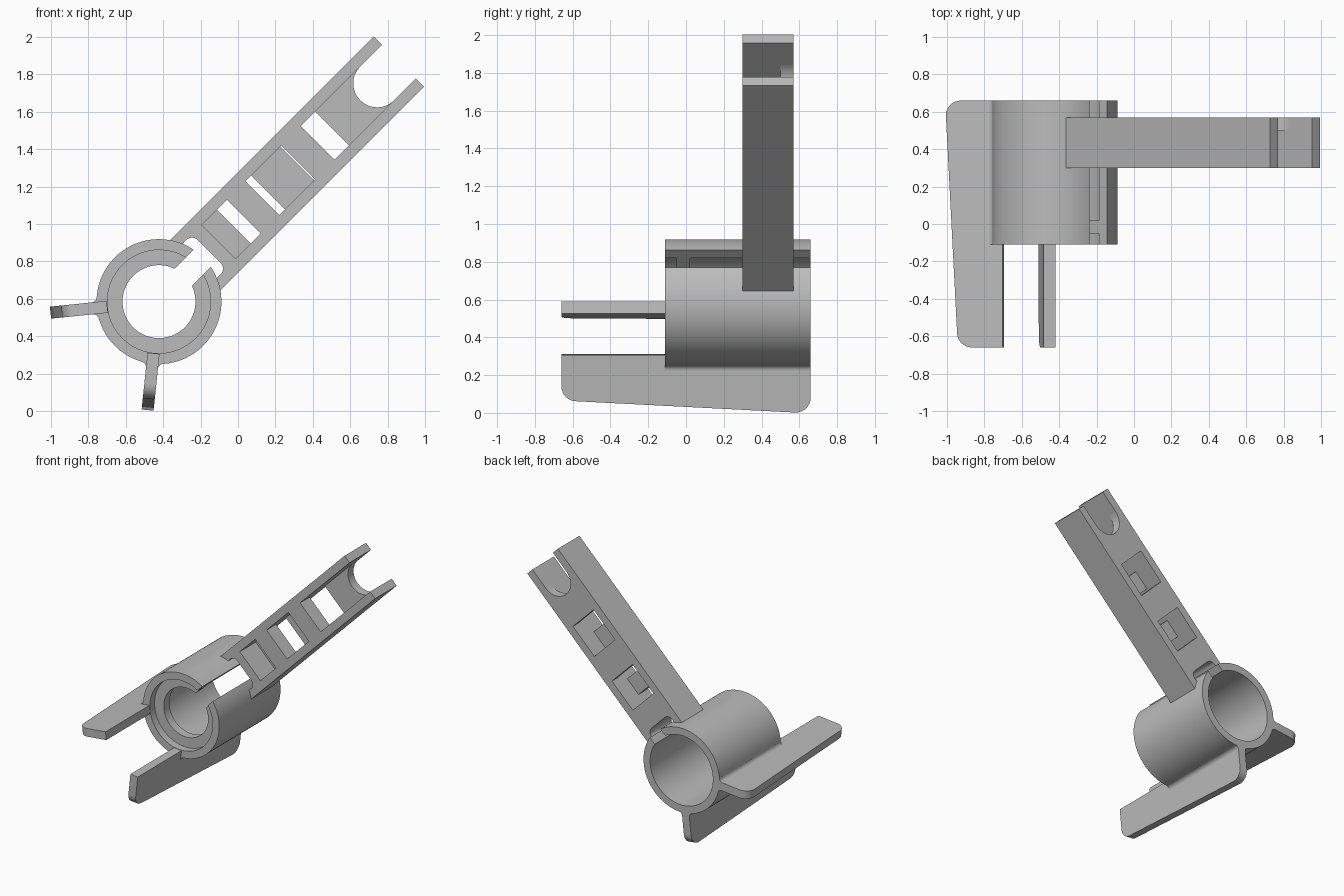
import bpy, bmesh
from math import sin, cos, pi, radians, sqrt, asin, atan2
from mathutils import Vector

if "Cube" in bpy.data.objects:
    bpy.data.objects.remove(bpy.data.objects["Cube"])

grey = bpy.data.materials.new("plain_grey")
grey.use_nodes = True
COLOUR = (0.5, 0.5, 0.5, 1)
grey.diffuse_color = COLOUR
grey.node_tree.nodes["Principled BSDF"].inputs["Base Color"].default_value = COLOUR

AXIS = Vector((-0.4225, 0, 0.585))     # centre line of the clamp
OUTER, BORE, LIP = 0.334, 0.276, 0.195  # clamp radii
FRONT, BACK = -0.11, 0.66
Y = Vector((0, 1, 0))


def radial(deg):
    """Unit direction in the XZ plane, and the one a quarter turn on."""
    a = radians(deg)
    return Vector((cos(a), 0, sin(a))), Vector((-sin(a), 0, cos(a)))


def arc(cx, cy, r, start, end, steps):
    return [(cx + r * cos(start + (end - start) * i / steps),
             cy + r * sin(start + (end - start) * i / steps)) for i in range(steps + 1)]


def prism(name, outline, u, v, w, low, high):
    """Extrude a 2D outline (along u and v) between two offsets along w."""
    bm = bmesh.new()
    face = bm.faces.new([bm.verts.new(AXIS + u * a + v * b + w * low) for a, b in outline])
    grown = bmesh.ops.extrude_face_region(bm, geom=[face])
    moved = [g for g in grown["geom"] if isinstance(g, bmesh.types.BMVert)]
    bmesh.ops.translate(bm, verts=moved, vec=w * (high - low))
    bmesh.ops.recalc_face_normals(bm, faces=bm.faces)
    mesh = bpy.data.meshes.new(name)
    bm.to_mesh(mesh)
    bm.free()
    mesh.materials.append(grey)
    obj = bpy.data.objects.new(name, mesh)
    bpy.context.collection.objects.link(obj)
    bpy.ops.object.select_all(action="DESELECT")
    obj.select_set(True)
    bpy.context.view_layer.objects.active = obj
    bpy.ops.object.shade_smooth_by_angle(angle=radians(30))
    return obj


along, across = radial(45)


# Split clamp: C-shaped sleeve with a recessed inner lip near the front
def split_ring(name, inner, outer, y0, y1):
    gap = 0.065
    a, b = asin(gap / outer), asin(gap / inner)
    outline = arc(0, 0, outer, a, 2 * pi - a, 72) + arc(0, 0, inner, 2 * pi - b, b, 72)
    prism(name, outline, along, across, Y, y0, y1)


split_ring("clamp_sleeve", BORE, OUTER, FRONT, BACK)
split_ring("clamp_lip", LIP, BORE + 0.002, -0.05, 0.02)

# Two fins with rounded corners, blended into the sleeve
HALF_FIN, FILLET = 0.032, 0.03
fin_outline = ([(-0.66, 0.278), (0.66, 0.278)]
               + arc(0.58, 0.503, 0.08, 0, pi / 2, 8)
               + arc(-0.58, 0.443, 0.08, pi / 2, pi, 8))
side = HALF_FIN + FILLET
rise = sqrt((OUTER + FILLET) ** 2 - side ** 2)
curve = arc(rise, side, FILLET, -pi / 2, atan2(-side, -rise), 6)
blend = curve + [(0.3, side * 0.8), (0.3, -side * 0.8)] + [(a, -b) for a, b in reversed(curve)]
for label, angle in (("lower", 264), ("side", 185.8)):
    out, turn = radial(angle)
    prism(label + "_fin", fin_outline, Y, out, turn, -HALF_FIN, HALF_FIN)
    prism(label + "_fin_blend", blend, out, turn, Y, FRONT, BACK)

# Arm: base block with a relief slot, two rails, staggered cross plates
HALF, INNER, TIP = 0.19, 0.128, 1.815
ARM_FRONT, ARM_BACK = 0.30, 0.57
START = 0.451


def arm_part(name, outline, y0=ARM_FRONT, y1=ARM_BACK):
    prism(name, outline, along, across, Y, y0, y1)


def box(a0, a1, b0, b1):
    return [(a0, b0), (a1, b0), (a1, b1), (a0, b1)]


relief = arc(0.335, 0.085, 0.045, pi / 2, 0, 8)
arm_part("arm_base", [(0.302, INNER), (0.27, HALF), (START, HALF), (START, -HALF),
                      (0.27, -HALF), (0.302, -INNER)]
         + [(a, -b) for a, b in relief] + relief[::-1])

for label, s in (("upper", 1), ("lower", -1)):
    arm_part(label + "_rail", box(START, TIP, s * INNER, s * HALF))

for i, (a0, a1) in enumerate(((START, 0.567), (0.825, 1.044))):
    arm_part(f"back_plate_{i + 1}", box(a0, a1, -INNER, INNER), 0.50, ARM_BACK)
for i, (a0, a1) in enumerate(((0.643, 0.783), (1.053, 1.20))):
    arm_part(f"front_plate_{i + 1}", box(a0, a1, -INNER, INNER), ARM_FRONT, 0.42)

# Rounded cradle between the fork tips
arm_part("fork_cradle", [(1.31, -INNER), (1.31, INNER)]
         + arc(1.65, 0, INNER, pi / 2, 3 * pi / 2, 32)[0:], 0.50, ARM_BACK)
